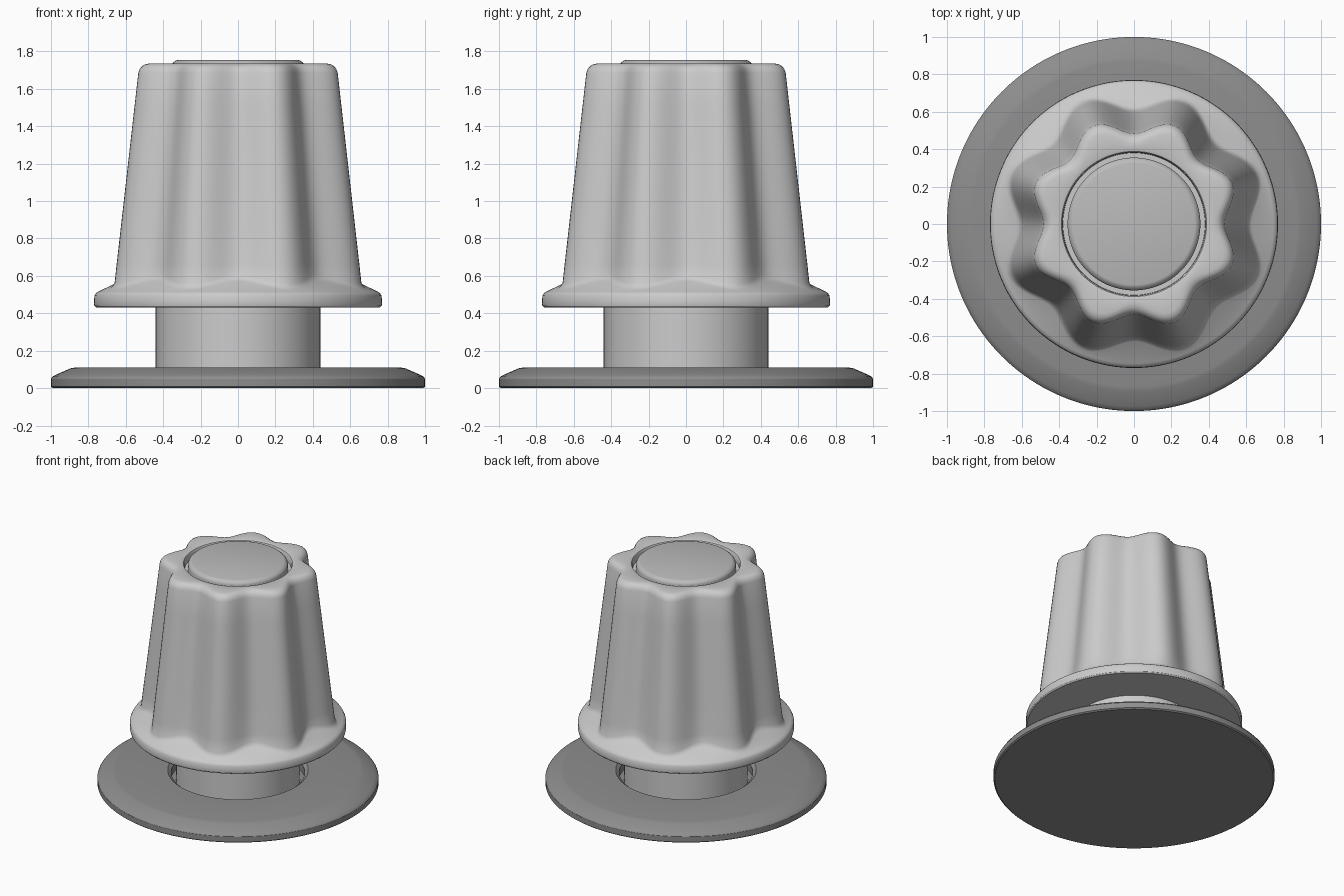
import bpy, bmesh
from math import sin, cos, pi, radians

if "Cube" in bpy.data.objects:
    bpy.data.objects.remove(bpy.data.objects["Cube"])

SEG = 160
LOBES = 8


def grey(name, value):
    mat = bpy.data.materials.new(name)
    mat.diffuse_color = (value, value, value, 1)
    mat.use_nodes = True
    mat.node_tree.nodes["Principled BSDF"].inputs["Base Color"].default_value = mat.diffuse_color
    return mat


def loft(name, rings, mat=None, angle=32):
    """Skin a list of functions angle -> (radius, z), capping both ends."""
    bm = bmesh.new()
    loops = []
    for ring in rings:
        loop = []
        for i in range(SEG):
            a = 2 * pi * i / SEG
            r, z = ring(a)
            loop.append(bm.verts.new((r * cos(a), r * sin(a), z)))
        loops.append(loop)
    for lo, hi in zip(loops, loops[1:]):
        for i in range(SEG):
            j = (i + 1) % SEG
            bm.faces.new((lo[i], lo[j], hi[j], hi[i]))
    bm.faces.new(loops[0][::-1])
    bm.faces.new(loops[-1])
    bmesh.ops.recalc_face_normals(bm, faces=bm.faces)
    mesh = bpy.data.meshes.new(name)
    bm.to_mesh(mesh)
    bm.free()
    obj = bpy.data.objects.new(name, mesh)
    bpy.context.collection.objects.link(obj)
    if mat:
        mesh.materials.append(mat)
    bpy.ops.object.select_all(action='DESELECT')
    obj.select_set(True)
    bpy.context.view_layer.objects.active = obj
    bpy.ops.object.shade_smooth_by_angle(angle=radians(angle))
    return obj


def circle(r, z):
    return lambda a: (r, z)


def lobe_radius(a, z, inset=0.0):
    """Fluted, tapering outline of the grip at height z."""
    t = (z - 0.55) / 1.14
    tip = 0.705 - 0.137 * t
    valley = 0.607 - 0.124 * t
    f = 0.5 - 0.5 * cos(LOBES * a)
    return valley + (tip - valley) * f - inset


def fluted(z, inset=0.0):
    return lambda a: (lobe_radius(a, z, inset), z)


def skirt_joint(outset, lift):
    """Wavy line where the sloping skirt meets the fluted grip."""
    def ring(a):
        r = lobe_radius(a, 0.55)
        z = 0.515 + (0.75 - r) * 0.48
        return r + outset, z - outset * 0.48 + lift
    return ring


# Base plate with a recess round the neck
loft("base_plate",
     [circle(r, z) for r, z in (
         (0.99, 0), (1.0, 0.008), (1.0, 0.05), (0.992, 0.062), (0.975, 0.071),
         (0.895, 0.106), (0.87, 0.11), (0.50, 0.11), (0.475, 0.09),
         (0.475, 0.03))],
     grey("dark_grey", 0.27))

# Neck
loft("neck", [circle(0.44, 0.03), circle(0.44, 0.44)])

# Knob: skirt, fluted grip, rounded shoulder and recess for the cap
loft("knob_grip",
     [circle(r, z) for r, z in (
         (0.40, 0.432), (0.76, 0.432), (0.768, 0.44), (0.77, 0.45),
         (0.768, 0.494), (0.76, 0.507), (0.745, 0.517))]
     + [skirt_joint(0.022, 0.0), skirt_joint(0.008, 0.007),
        skirt_joint(-0.002, 0.022)]
     + [fluted(z) for z in (0.66, 0.9, 1.2, 1.5, 1.685)]
     + [fluted(1.705, 0.005), fluted(1.721, 0.016),
        fluted(1.731, 0.032), fluted(1.735, 0.052)]
     + [circle(r, z) for r, z in (
         (0.40, 1.735), (0.388, 1.731), (0.382, 1.72), (0.38, 1.68))])

# Round cap set into the top
loft("top_cap",
     [circle(r, z) for r, z in (
         (0.355, 1.675), (0.355, 1.727), (0.35, 1.738), (0.335, 1.75),
         (0.325, 1.753))],
     grey("mid_grey", 0.5))
